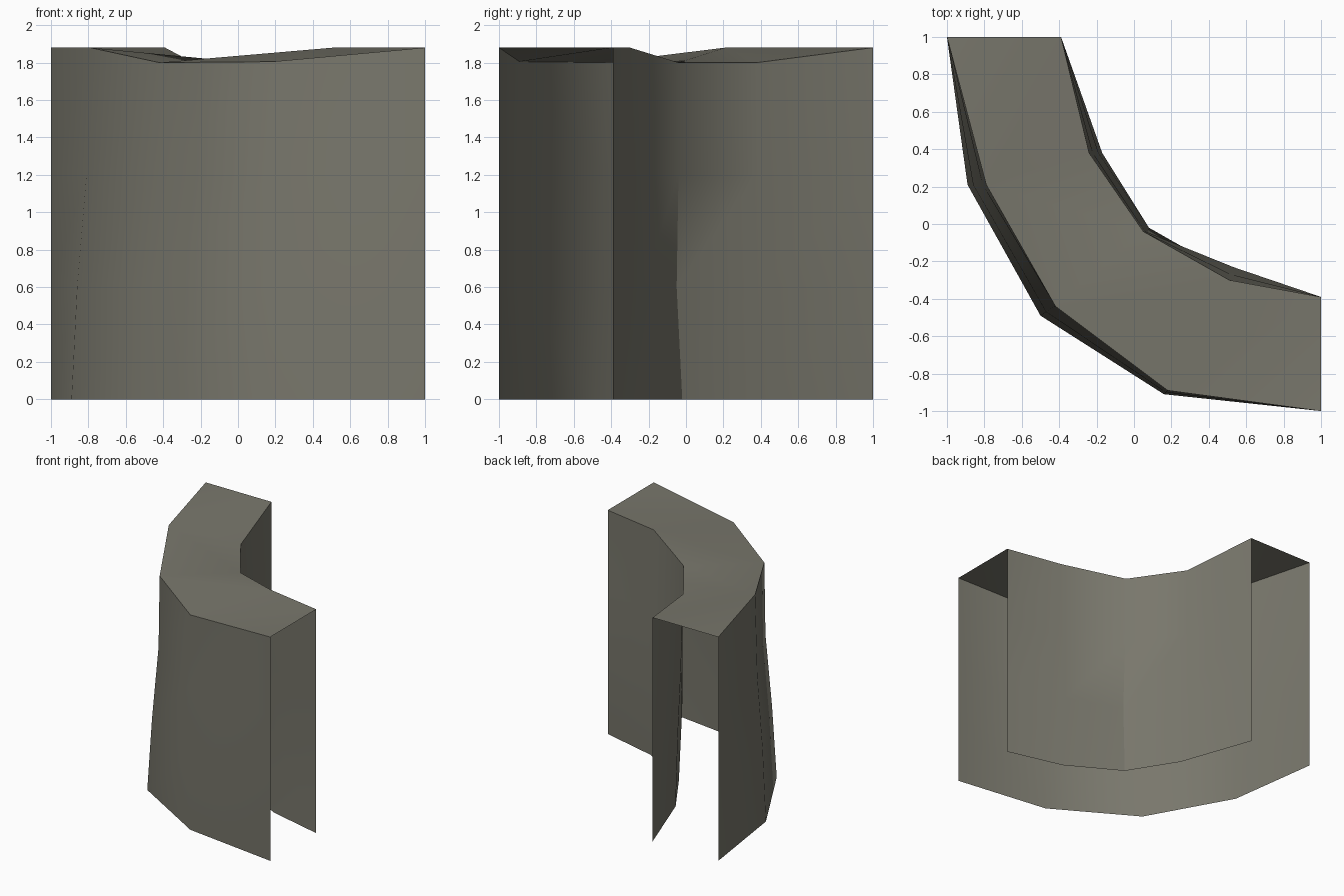
import bpy
import bmesh

if "Cube" in bpy.data.objects:
    bpy.data.objects.remove(bpy.data.objects["Cube"])

stone = bpy.data.materials.new("olive grey")
stone.diffuse_color = (0.19, 0.185, 0.15, 1)
stone.use_nodes = True
stone.node_tree.nodes["Principled BSDF"].inputs["Base Color"].default_value = stone.diffuse_color

LEVELS = [0.0, 0.6, 1.2]
# plan curves of each wall from the back end to the right end, bottom ring first
OUTER = [
    [(-1, 1), (-.89, .21), (-.5, -.49), (.18, -.89), (1, -1)],
    [(-1, 1), (-.86, .21), (-.47, -.47), (.16, -.91), (1, -1)],
    [(-1, 1), (-.81, .21), (-.43, -.44), (.17, -.90), (1, -1)],
    [(-1, 1), (-.79, .21), (-.42, -.44), (.18, -.89), (1, -1)],
]
INNER = [
    [(-.39, 1), (-.17, .38), (.08, -.02), (.52, -.27), (1, -.39)],
    [(-.39, 1), (-.19, .38), (.07, -.05), (.53, -.23), (1, -.39)],
    [(-.39, 1), (-.22, .38), (.06, -.04), (.52, -.27), (1, -.39)],
    [(-.39, 1), (-.24, .38), (.05, -.04), (.51, -.30), (1, -.39)],
]
OUTER_TOP = [1.88, 1.88, 1.80, 1.805, 1.88]
INNER_TOP = [1.88, 1.80, 1.80, 1.88, 1.88]

bm = bmesh.new()


def wall(rings, top, flip):
    """Sheet wall through stacked plan curves; returns its top row."""
    rows = []
    for k, ring in enumerate(rings):
        rows.append([bm.verts.new((x, y, LEVELS[k] if k < 3 else top[i]))
                     for i, (x, y) in enumerate(ring)])
    for a, b in zip(rows, rows[1:]):
        for i in range(4):
            f = [a[i], a[i + 1], b[i + 1], b[i]]
            bm.faces.new(f[::-1] if flip else f)
    return rows[-1]


# outer and inner walls, open at the bottom and at both ends
o = wall(OUTER, OUTER_TOP, False)
n = wall(INNER, INNER_TOP, True)

# uneven top sheet bridging the two walls
for i in range(4):
    if i == 0:
        tris = [(o[0], o[1], n[0]), (o[1], n[1], n[0])]
    else:
        tris = [(o[i], n[i + 1], n[i]), (o[i], o[i + 1], n[i + 1])]
    for t in tris:
        bm.faces.new(t)

mesh = bpy.data.meshes.new("curved_wall_cap")
bm.to_mesh(mesh)
bm.free()
mesh.materials.append(stone)
obj = bpy.data.objects.new("curved_wall_cap", mesh)
bpy.context.collection.objects.link(obj)
bpy.context.view_layer.objects.active = obj
obj.select_set(True)
bpy.ops.object.shade_smooth_by_angle(angle=0.56)
